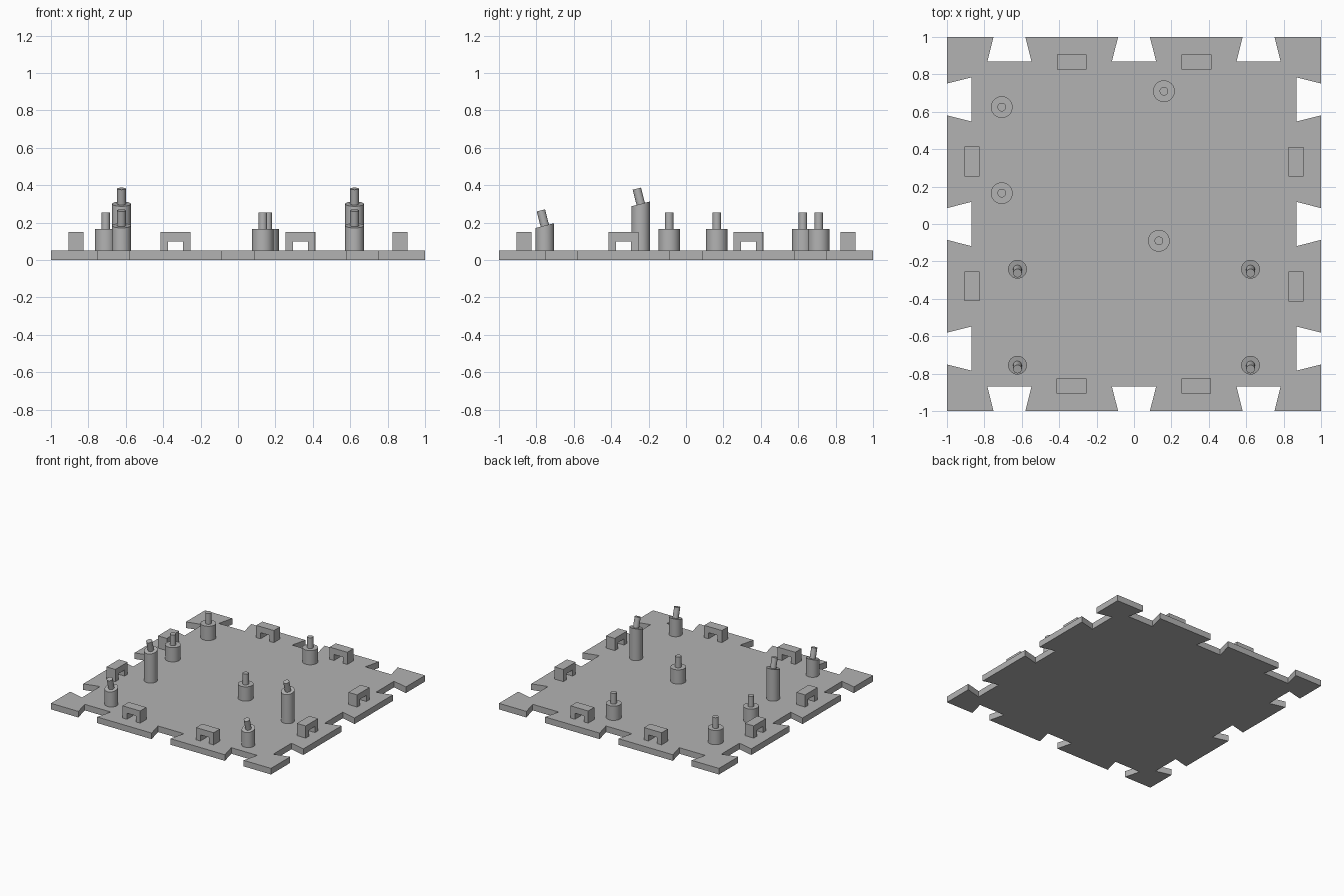
import bpy, bmesh, math
from mathutils import Matrix, Vector

cube = bpy.data.objects.get("Cube")
if cube:
    bpy.data.objects.remove(cube)

grey = bpy.data.materials.new("light grey")
grey.use_nodes = True
colour = (0.45, 0.45, 0.45, 1)
grey.diffuse_color = colour
grey.node_tree.nodes["Principled BSDF"].inputs["Base Color"].default_value = colour

TOP = 0.05              # top of the base tile
TILT = math.radians(14.5)


def finish(bm, name, smooth=False):
    bmesh.ops.recalc_face_normals(bm, faces=bm.faces)
    mesh = bpy.data.meshes.new(name)
    bm.to_mesh(mesh)
    bm.free()
    mesh.materials.append(grey)
    obj = bpy.data.objects.new(name, mesh)
    bpy.context.collection.objects.link(obj)
    if smooth:
        bpy.ops.object.select_all(action="DESELECT")
        obj.select_set(True)
        bpy.context.view_layer.objects.active = obj
        bpy.ops.object.shade_smooth_by_angle(angle=math.radians(35))
    return obj


def extrude(points, offset, name):
    bm = bmesh.new()
    face = bm.faces.new([bm.verts.new(p) for p in points])
    new = bmesh.ops.extrude_face_region(bm, geom=[face])["geom"]
    bmesh.ops.translate(bm, vec=offset, verts=[v for v in new if isinstance(v, bmesh.types.BMVert)])
    return finish(bm, name)


def add_cylinder(bm, radius, low, high, matrix=Matrix()):
    move = matrix @ Matrix.Translation((0, 0, (low + high) / 2))
    return bmesh.ops.create_cone(bm, cap_ends=True, segments=32, radius1=radius,
                                 radius2=radius, depth=high - low, matrix=move)["verts"]


# Base tile: one side with three dovetail notches, repeated around the square
outline = []
for side in range(4):
    turn = Matrix.Rotation(side * math.pi / 2, 3, "Z")
    edge = [(-1, -1)]
    for c in (-0.666, 0, 0.666):
        edge += [(c - 0.085, -1), (c - 0.118, -0.87), (c + 0.118, -0.87), (c + 0.085, -1)]
    outline += [turn @ Vector((x, y, 0)) for x, y in edge]
extrude(outline, (0, 0, TOP), "base_tile")

# Bridge-shaped clips, two along each side
arch = [(-0.08, 0), (-0.04, 0), (-0.04, 0.05), (0.04, 0.05),
        (0.04, 0), (0.08, 0), (0.08, 0.1), (-0.08, 0.1)]
for side in range(4):
    for x in (-0.335, 0.333):
        clip = extrude([(u, -0.04, w) for u, w in arch], (0, 0.08, 0), "edge_clip")
        place = Matrix.Rotation(side * math.pi / 2, 4, "Z")
        clip.data.transform(place @ Matrix.Translation((x, -0.866, TOP)))

# Straight posts with a thin pin
for x, y in ((-0.707, 0.625), (-0.707, 0.165), (0.16, 0.71), (0.133, -0.09)):
    bm = bmesh.new()
    add_cylinder(bm, 0.058, TOP, 0.167)
    add_cylinder(bm, 0.023, 0.167, 0.255)
    finish(bm, "straight_post", True).location = (x, y, 0)

# Posts with a slanted top and a pin leaning forward
for x in (-0.623, 0.623):
    for y, height in ((-0.755, 0.184), (-0.242, 0.3)):
        bm = bmesh.new()
        for v in add_cylinder(bm, 0.05, TOP, height):
            if v.co.z > TOP + 0.01:
                v.co.z += v.co.y * math.tan(TILT)
        lean = Matrix.Translation((0, 0, height)) @ Matrix.Rotation(TILT, 4, "X")
        add_cylinder(bm, 0.023, 0, 0.084, lean)
        finish(bm, "slanted_post", True).location = (x, y, 0)
